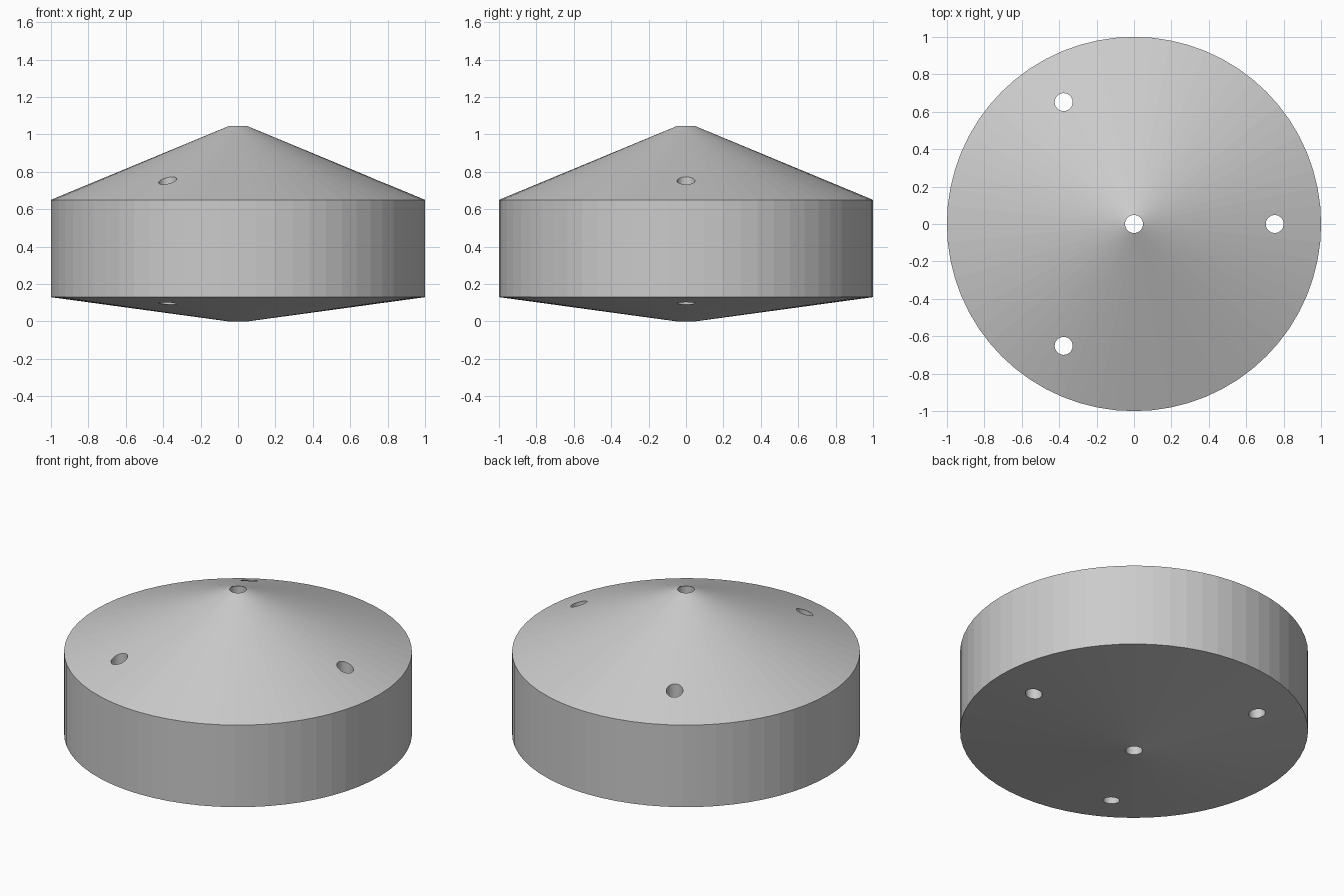
import bpy, bmesh
from math import cos, sin, tau

if "Cube" in bpy.data.objects:
    bpy.data.objects.remove(bpy.data.objects["Cube"], do_unlink=True)

SIDES = 64
BORE = 0.048

grey = bpy.data.materials.new("light grey")
grey.use_nodes = True
colour = (0.6, 0.6, 0.6, 1)
grey.diffuse_color = colour
grey.node_tree.nodes["Principled BSDF"].inputs["Base Color"].default_value = colour


def mesh_object(name, bm):
    bmesh.ops.recalc_face_normals(bm, faces=bm.faces)
    mesh = bpy.data.meshes.new(name)
    bm.to_mesh(mesh)
    bm.free()
    obj = bpy.data.objects.new(name, mesh)
    bpy.context.collection.objects.link(obj)
    return obj


# Drum with conical top and shallow conical base, turned around a central bore
profile = [(BORE, 0), (1, 0.13), (1, 0.65), (BORE, 1.045)]
bm = bmesh.new()
rings = [[bm.verts.new((r * cos(tau * i / SIDES), r * sin(tau * i / SIDES), z))
          for i in range(SIDES)] for r, z in profile]
for k, lower in enumerate(rings):
    upper = rings[(k + 1) % len(rings)]
    for i in range(SIDES):
        j = (i + 1) % SIDES
        bm.faces.new((lower[i], lower[j], upper[j], upper[i]))
body = mesh_object("drum_body", bm)
body.data.materials.append(grey)

# Three vertical holes spaced evenly around the drum
bm = bmesh.new()
for k in range(3):
    made = bmesh.ops.create_cone(bm, cap_ends=True, segments=32,
                                 radius1=BORE, radius2=BORE, depth=3)
    angle = tau * k / 3
    bmesh.ops.translate(bm, verts=made["verts"],
                        vec=(0.752 * cos(angle), 0.752 * sin(angle), 0.5))
cutter = mesh_object("hole_cutter", bm)
cutter.data.materials.append(grey)
cutter.hide_render = True
cutter.hide_set(True)

cut = body.modifiers.new("through_holes", 'BOOLEAN')
cut.operation = 'DIFFERENCE'
cut.solver = 'EXACT'
cut.object = cutter

# Apply the cut and discard the helper
bpy.context.view_layer.objects.active = body
body.select_set(True)
bpy.ops.object.modifier_apply(modifier=cut.name)
bpy.data.objects.remove(cutter, do_unlink=True)
